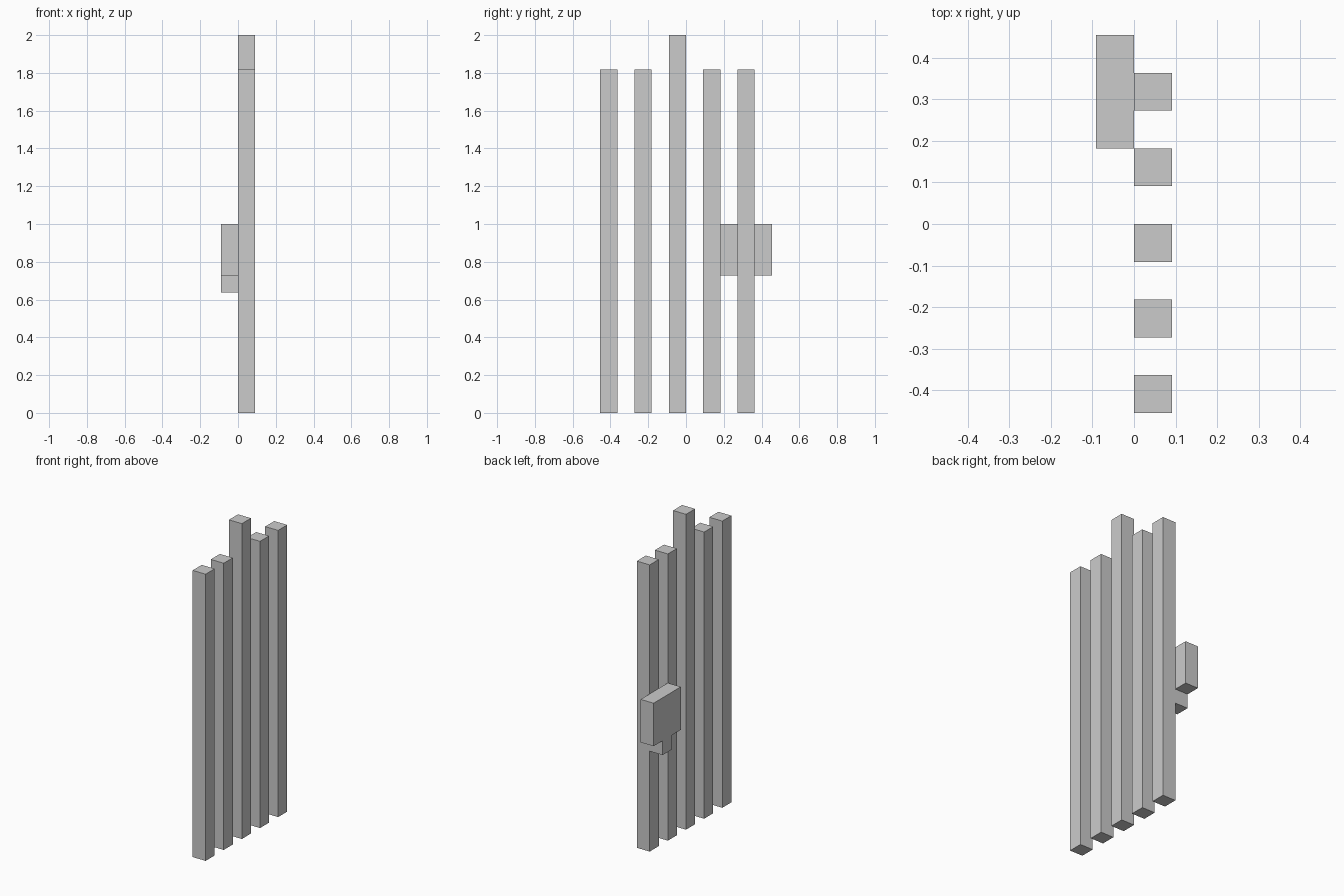
import bpy

if "Cube" in bpy.data.objects:
    bpy.data.objects.remove(bpy.data.objects["Cube"])

U = 2 / 22  # one grid unit: the thickness of a bar


def box(name, x, y, z):
    """Add a box from (min, max) ranges given in grid units."""
    ranges = (x, y, z)
    bpy.ops.mesh.primitive_cube_add(size=1, location=[(a + b) / 2 * U for a, b in ranges])
    obj = bpy.context.object
    obj.name = name
    obj.scale = [(b - a) * U for a, b in ranges]
    bpy.ops.object.transform_apply(location=False, rotation=False, scale=True)
    return obj


# Five upright bars, the middle one taller
for i, y in enumerate((-5, -3, -1, 1, 3)):
    name = "tall_middle_bar" if i == 2 else f"bar_{i + 1}"
    box(name, (0, 1), (y, y + 1), (0, 22 if i == 2 else 20))

# Lock block behind the end bar, with a small stub below it
box("lock_block", (-1, 0), (2, 5), (8, 11))
box("lock_stub", (-1, 0), (3, 4), (7, 8))
